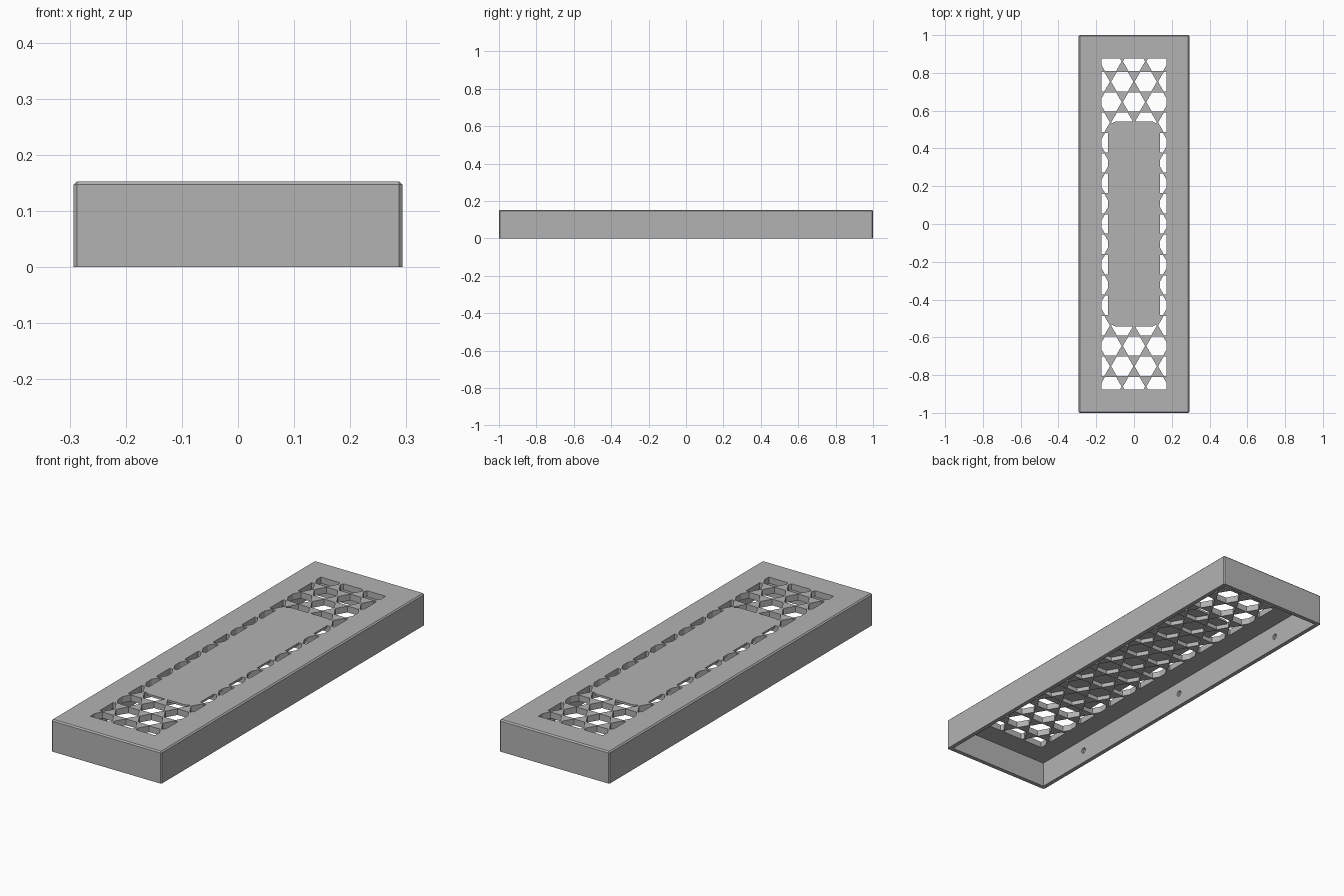
import bpy, bmesh, math
from mathutils import Matrix, Vector

cube = bpy.data.objects.get("Cube")
if cube:
    bpy.data.objects.remove(cube, do_unlink=True)

WIDTH, LENGTH, HEIGHT = 0.586, 2.0, 0.153
WALL, TOP = 0.02, 0.03
ROW = 0.1076                       # spacing between honeycomb rows
PITCH = ROW * 2 / math.sqrt(3)     # spacing within a row
HEX_R = 0.102 / math.sqrt(3)

grey = bpy.data.materials.new("light grey plastic")
grey.use_nodes = True
colour = (0.45, 0.45, 0.45, 1)
grey.diffuse_color = colour
grey.node_tree.nodes["Principled BSDF"].inputs["Base Color"].default_value = colour


def make_object(name, bm):
    mesh = bpy.data.meshes.new(name)
    bmesh.ops.recalc_face_normals(bm, faces=bm.faces)
    bm.to_mesh(mesh)
    bm.free()
    mesh.materials.append(grey)
    obj = bpy.data.objects.new(name, mesh)
    bpy.context.collection.objects.link(obj)
    return obj


def add_box(bm, sx, sy, z0, z1):
    place = Matrix.Translation((0, 0, (z0 + z1) / 2)) @ Matrix.Diagonal((sx, sy, z1 - z0, 1))
    bmesh.ops.create_cube(bm, size=1, matrix=place)


def box(name, *size):
    bm = bmesh.new()
    add_box(bm, *size)
    return make_object(name, bm)


def boolean(target, cutter, operation):
    mod = target.modifiers.new(cutter.name, "BOOLEAN")
    mod.operation, mod.solver, mod.object = operation, "EXACT", cutter
    bpy.context.view_layer.objects.active = target
    bpy.ops.object.modifier_apply(modifier=mod.name)
    bpy.data.objects.remove(cutter, do_unlink=True)


# Outer block with a fine chamfer on every edge but the bottom ones
bm = bmesh.new()
add_box(bm, WIDTH, LENGTH, 0, HEIGHT)
edges = [e for e in bm.edges if any(v.co.z > 0.01 for v in e.verts)]
bmesh.ops.bevel(bm, geom=edges, offset=0.006, segments=1, affect="EDGES")
cover = make_object("grille_cover", bm)

# Open underside
boolean(cover, box("cavity", WIDTH - 2 * WALL, LENGTH - 2 * WALL, -0.1, HEIGHT - TOP), "DIFFERENCE")

# Honeycomb of vertical hexagonal prisms
bm = bmesh.new()
for row in range(-8, 9):
    for col in range(-2, 3):
        x = (col + 0.5 * (row % 2)) * PITCH
        if abs(x) > 0.2:
            continue
        place = Matrix.Translation((x, row * ROW, HEIGHT)) @ Matrix.Rotation(math.pi / 6, 4, "Z")
        bmesh.ops.create_cone(bm, cap_ends=True, segments=6, radius1=HEX_R,
                              radius2=HEX_R, depth=0.2, matrix=place)
honeycomb = make_object("honeycomb", bm)
boolean(honeycomb, box("grille_window", 0.344, 1.75, 0.11, 0.2), "INTERSECT")

# Thin rounded centre panel that closes the holes from above
bm = bmesh.new()
radius, outline = 0.05, []
for sx, sy, start in ((1, 1, 0), (-1, 1, 90), (-1, -1, 180), (1, -1, 270)):
    for step in range(7):
        a = math.radians(start + step * 15)
        outline.append(bm.verts.new((sx * (0.137 - radius) + radius * math.cos(a),
                                     sy * (0.543 - radius) + radius * math.sin(a),
                                     HEIGHT - 0.01)))
face = bm.faces.new(outline)
top = bmesh.ops.extrude_face_region(bm, geom=[face])["geom"]
bmesh.ops.translate(bm, vec=Vector((0, 0, 0.1)),
                    verts=[v for v in top if isinstance(v, bmesh.types.BMVert)])
boolean(honeycomb, make_object("centre_panel", bm), "DIFFERENCE")
boolean(cover, honeycomb, "DIFFERENCE")

# Small round sockets inside the long walls
bm = bmesh.new()
for side in (-1, 1):
    for y in (-0.69, 0, 0.69):
        place = (Matrix.Translation((side * (WIDTH / 2 - WALL), y, 0.063))
                 @ Matrix.Rotation(math.pi / 2, 4, "Y"))
        bmesh.ops.create_cone(bm, cap_ends=True, segments=16, radius1=0.014,
                              radius2=0.014, depth=0.024, matrix=place)
boolean(cover, make_object("sockets", bm), "DIFFERENCE")
